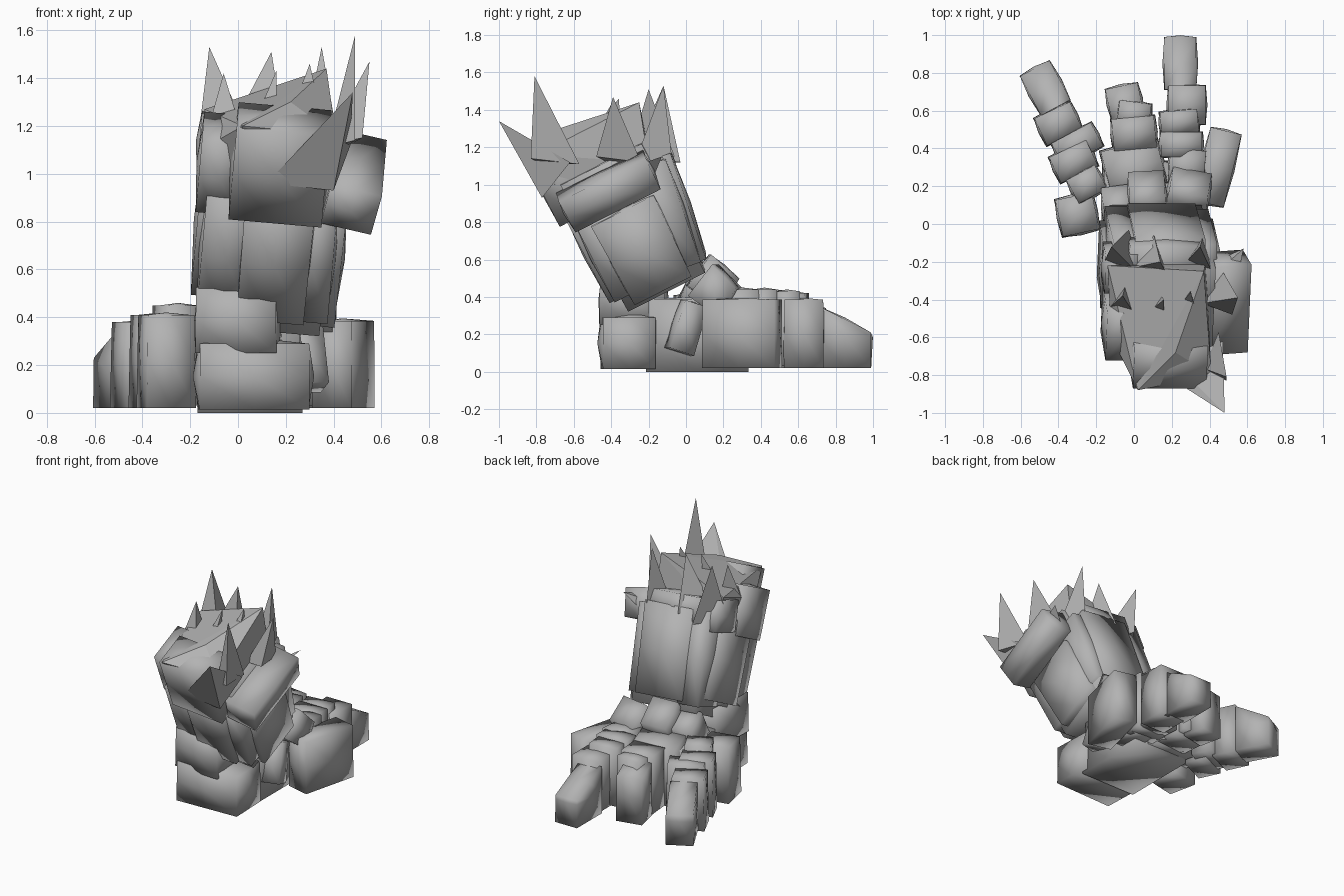
import bpy, bmesh, math
from mathutils import Matrix, Vector, Euler

stone = bpy.data.materials.new("grey_stone")
stone.diffuse_color = (0.45, 0.45, 0.45, 1)


def finish(name, bm, angle=None):
    bmesh.ops.recalc_face_normals(bm, faces=bm.faces)
    me = bpy.data.meshes.new(name)
    bm.to_mesh(me)
    bm.free()
    me.materials.append(stone)
    ob = bpy.data.objects.new(name, me)
    bpy.context.collection.objects.link(ob)
    if angle:
        bpy.ops.object.select_all(action='DESELECT')
        ob.select_set(True)
        bpy.context.view_layer.objects.active = ob
        bpy.ops.object.shade_smooth_by_angle(angle=math.radians(angle))
    return ob


def rock(name, lo, hi, frame, taper=1.0, slope=0.0, bulge=0.015):
    """Tapered box with softly swollen faces; slope lowers the +y end of the top."""
    bm = bmesh.new()
    bmesh.ops.create_cube(bm, size=2)
    bmesh.ops.subdivide_edges(bm, edges=bm.edges[:], cuts=1, use_grid_fill=True)
    lo, hi = Vector(lo), Vector(hi)
    mid, half = (lo + hi) / 2, (hi - lo) / 2
    for v in bm.verts:
        p = v.co.copy()
        flat = sum(abs(c) < 0.01 for c in p)
        k = taper if p.z > 0.5 else (1 + taper) / 2 if abs(p.z) < 0.5 else 1
        q = Vector((p.x * half.x * k, p.y * half.y * k, p.z * half.z))
        if p.z > 0.5:
            q.z -= slope * (p.y + 1) / 2
        if flat == 2 and p.z > -0.5:
            q += p.normalized() * bulge
        v.co = frame @ (mid + q)
    return finish(name, bm, 100)


def ground_rock(name, x, y, w, d, z0, z1, yaw=0, taper=0.94, slope=0, pitch=0, bulge=0.01):
    h = (z1 - z0) / 2
    frame = Matrix.Translation((x, y, (z0 + z1) / 2)) @ Euler(
        (math.radians(pitch), 0, math.radians(yaw))).to_matrix().to_4x4()
    return rock(name, (-w / 2, -d / 2, -h), (w / 2, d / 2, h), frame, taper, slope, bulge)


def hull(name, pts):
    bm = bmesh.new()
    for p in pts:
        bm.verts.new(p)
    bmesh.ops.convex_hull(bm, input=bm.verts[:])
    return finish(name, bm)


def spike(name, base, tip, rx, ry):
    b = Vector(base)
    hull(name, [b + Vector((-rx, -ry * .5, 0)), b + Vector((rx, -ry, .03)),
                b + Vector((rx * .3, ry, 0)), Vector(tip)])


# Heel and palm stones
ground_rock("heel_front", 0.065, -0.31, 0.46, 0.28, 0.015, 0.29, 2, 0.99, bulge=0.025)
ground_rock("heel_upper", 0.0, -0.28, 0.34, 0.35, 0.25, 0.525, -3, 0.98, bulge=0.015)
ground_rock("palm_core", 0.05, 0.06, 0.44, 0.55, 0.0, 0.39)
ground_rock("palm_side_right", 0.28, 0.0, 0.15, 0.14, 0.10, 0.37, 15, pitch=-18)
ground_rock("palm_side_left", -0.30, 0.05, 0.21, 0.21, 0.02, 0.41, 12)
ground_rock("palm_left_knuckle", -0.25, 0.21, 0.18, 0.15, 0.1, 0.45, 28)
ground_rock("palm_back_middle", 0.0, 0.30, 0.32, 0.26, 0.03, 0.45, 14, 0.94, 0.03)
ground_rock("palm_back_right", 0.28, 0.30, 0.2, 0.2, 0.03, 0.44, -5)
ground_rock("wrist_knuckle_right", 0.29, 0.17, 0.23, 0.20, 0.33, 0.54, -10, 0.9, 0.03, -35)
ground_rock("wrist_knuckle_middle", 0.07, 0.15, 0.20, 0.21, 0.38, 0.59, 3, 0.95, 0.02, -35)
ground_rock("wrist_knuckle_left", -0.08, 0.09, 0.18, 0.19, 0.33, 0.54, 8, 0.9, 0.02, -25)

# Thumb
ground_rock("thumb", 0.44, 0.30, 0.17, 0.40, 0.02, 0.385, -14, 0.99)

# Middle finger
ground_rock("middle_finger_base", 0.0, 0.48, 0.24, 0.18, 0.03, 0.43, 5)
ground_rock("middle_finger_joint", 0.0, 0.58, 0.18, 0.14, 0.04, 0.42, -8)
ground_rock("middle_finger_tip", -0.05, 0.65, 0.18, 0.17, 0.02, 0.39, 12, 0.97, 0.05)

# Right finger
ground_rock("right_finger_base", 0.25, 0.42, 0.23, 0.14, 0.03, 0.44, 0)
ground_rock("right_finger_joint", 0.24, 0.54, 0.21, 0.13, 0.03, 0.43, 5)
ground_rock("right_finger_middle", 0.28, 0.63, 0.2, 0.21, 0.02, 0.385, 0, 0.98)
ground_rock("right_finger_tip", 0.245, 0.85, 0.17, 0.28, 0.02, 0.35, 0, 0.99, 0.14)

# Left finger
ground_rock("left_finger_base", -0.32, 0.33, 0.23, 0.16, 0.02, 0.41, 25)
ground_rock("left_finger_joint", -0.30, 0.42, 0.25, 0.15, 0.03, 0.40, 28)
ground_rock("left_finger_middle", -0.40, 0.53, 0.22, 0.17, 0.02, 0.38, 25)
ground_rock("left_finger_tip", -0.47, 0.72, 0.18, 0.24, 0.02, 0.36, 28, 0.98, 0.13)

# Leaning forearm, built along its own axis; back stones lean less, the right band flares
arm = Matrix.Translation((0.11, -0.14, 0.45)) @ Euler(
    (math.radians(27), math.radians(5), 0)).to_matrix().to_4x4()
back = arm @ Matrix.Rotation(math.radians(-8), 4, 'X')
flare = arm @ Matrix.Rotation(math.radians(9), 4, 'Y')
for name, frame, lo, hi, taper in (
        ("arm_core", arm, (-0.25, -0.20, -0.02), (0.24, 0.26, 0.75), 1.06),
        ("arm_front_left", arm, (-0.28, -0.25, 0.06), (-0.06, 0.06, 0.60), 1.0),
        ("arm_front_middle", arm, (-0.11, -0.27, 0.06), (0.17, 0.0, 0.60), 1.05),
        ("arm_front_right", arm, (0.11, -0.24, 0.06), (0.27, 0.0, 0.56), 1.0),
        ("arm_right", arm, (0.12, -0.15, 0.0), (0.30, 0.19, 0.48), 1.1),
        ("arm_left", arm, (-0.31, -0.12, 0.08), (-0.15, 0.22, 0.62), 1.0),
        ("arm_back", back, (-0.16, 0.06, 0.08), (0.20, 0.29, 0.68), 1.03),
        ("arm_back_upper", back, (-0.20, 0.06, 0.60), (0.19, 0.28, 0.76), 1.0),
        ("arm_back_left", back, (-0.28, 0.05, 0.06), (-0.12, 0.27, 0.68), 1.0),
        ("arm_back_right", back, (0.12, 0.02, 0.08), (0.27, 0.26, 0.66), 1.0),
        ("band_front", arm, (-0.18, -0.32, 0.55), (0.21, -0.08, 0.98), 1.0),
        ("band_left", arm, (-0.32, -0.22, 0.52), (-0.14, 0.06, 0.85), 1.0),
        ("band_back_left", back, (-0.33, 0.02, 0.55), (-0.16, 0.24, 0.76), 1.0),
        ("band_right", flare, (0.12, -0.25, 0.56), (0.335, 0.26, 0.75), 1.02)):
    rock(name, lo, hi, frame, taper)

# Broken crown on top of the forearm
hull("crown_cap", [(0.02, -.88, 1.2), (0.41, -.8, 1.16), (0.37, -.25, 1.44), (0.12, -.22, 1.29),
                   (-0.14, -.22, 1.27), (-0.12, -.6, 1.12), (0.38, -.7, 1.0), (0.38, -.2, 1.12),
                   (0.22, -.68, 1.30), (-0.12, -.25, 1.1), (0, -.7, 1.0)])
hull("big_front_shard", [(0.12, -.77, 0.96), (0.40, -.77, 0.93), (0.47, -.62, 1.12),
                         (0.3, -.82, 1.13), (0.48, -1.0, 1.34)])
spike("shard_front_right", (0.43, -.70, 1.11), (0.49, -.81, 1.58), 0.06, 0.13)
spike("shard_right", (0.44, -.36, 1.12), (0.55, -.39, 1.47), 0.08, 0.12)
spike("shard_right_low", (0.47, -.25, 1.05), (0.58, -.13, 1.15), 0.07, 0.08)
spike("shard_back_right", (0.34, -.17, 1.1), (0.35, -.12, 1.53), 0.08, 0.10)
spike("shard_back_middle", (0.07, -.18, 1.15), (0.14, -.20, 1.51), 0.12, 0.12)
spike("shard_back_left", (-0.06, -.16, 1.12), (-0.12, -.12, 1.53), 0.11, 0.13)
spike("shard_left", (-0.06, -.40, 1.1), (-0.06, -.38, 1.42), 0.09, 0.12)
spike("shard_inner", (0.10, -.45, 1.15), (0.16, -.40, 1.43), 0.06, 0.09)
spike("shard_inner_right", (0.28, -.42, 1.25), (0.30, -.36, 1.46), 0.06, 0.08)
